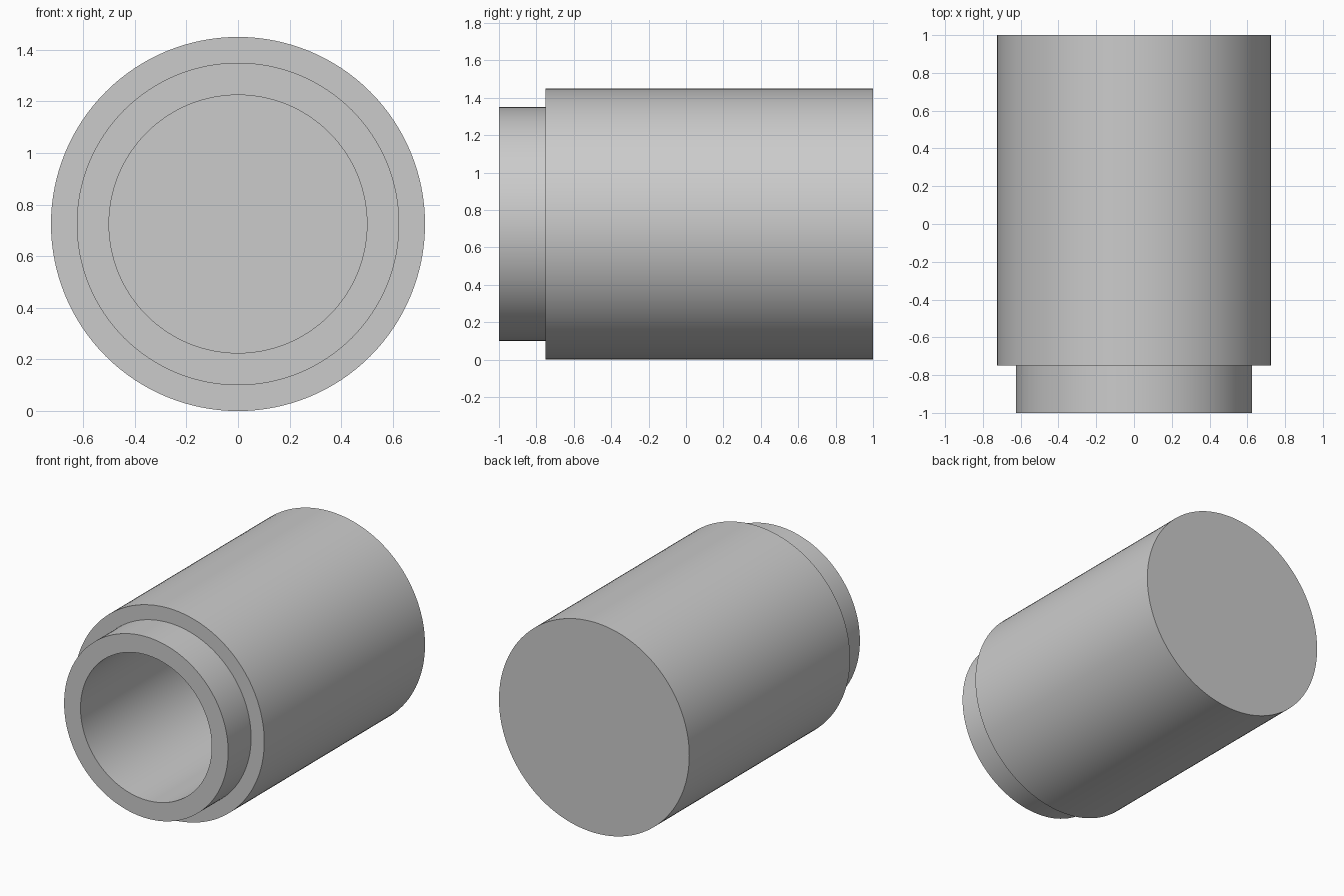
import bpy, bmesh, math
from mathutils import Vector

cube = bpy.data.objects.get("Cube")
if cube:
    bpy.data.objects.remove(cube, do_unlink=True)

BODY_R, NECK_R, BORE_R = 0.725, 0.625, 0.5
FRONT, STEP, FLOOR, BACK = -1.0, -0.75, 0.75, 1.0
SEGMENTS = 128

# Plain grey finish
grey = bpy.data.materials.new("plain_grey")
grey.use_nodes = True
colour = (0.6, 0.6, 0.6, 1)
grey.diffuse_color = colour
grey.node_tree.nodes["Principled BSDF"].inputs["Base Color"].default_value = colour

# Half section (radius, y): bore floor, bore, neck, shoulder, body, closed back
profile = [(0, FLOOR), (BORE_R, FLOOR), (BORE_R, FRONT), (NECK_R, FRONT),
           (NECK_R, STEP), (BODY_R, STEP), (BODY_R, BACK), (0, BACK)]

# Turn the section round the long axis
bm = bmesh.new()
verts = [bm.verts.new((r, y, 0)) for r, y in profile]
edges = [bm.edges.new(pair) for pair in zip(verts, verts[1:])]
bmesh.ops.spin(bm, geom=verts + edges, cent=(0, 0, 0), axis=(0, 1, 0),
               angle=math.tau, steps=SEGMENTS)
bmesh.ops.remove_doubles(bm, verts=bm.verts, dist=0.0001)
bmesh.ops.recalc_face_normals(bm, faces=bm.faces)
bmesh.ops.translate(bm, verts=bm.verts, vec=Vector((0, 0, BODY_R)))

mesh = bpy.data.meshes.new("stepped_sleeve")
bm.to_mesh(mesh)
bm.free()
mesh.materials.append(grey)
sleeve = bpy.data.objects.new("stepped_sleeve", mesh)
bpy.context.collection.objects.link(sleeve)

# Smooth walls, crisp rims
bpy.ops.object.select_all(action="DESELECT")
sleeve.select_set(True)
bpy.context.view_layer.objects.active = sleeve
bpy.ops.object.shade_smooth_by_angle(angle=math.radians(30))
